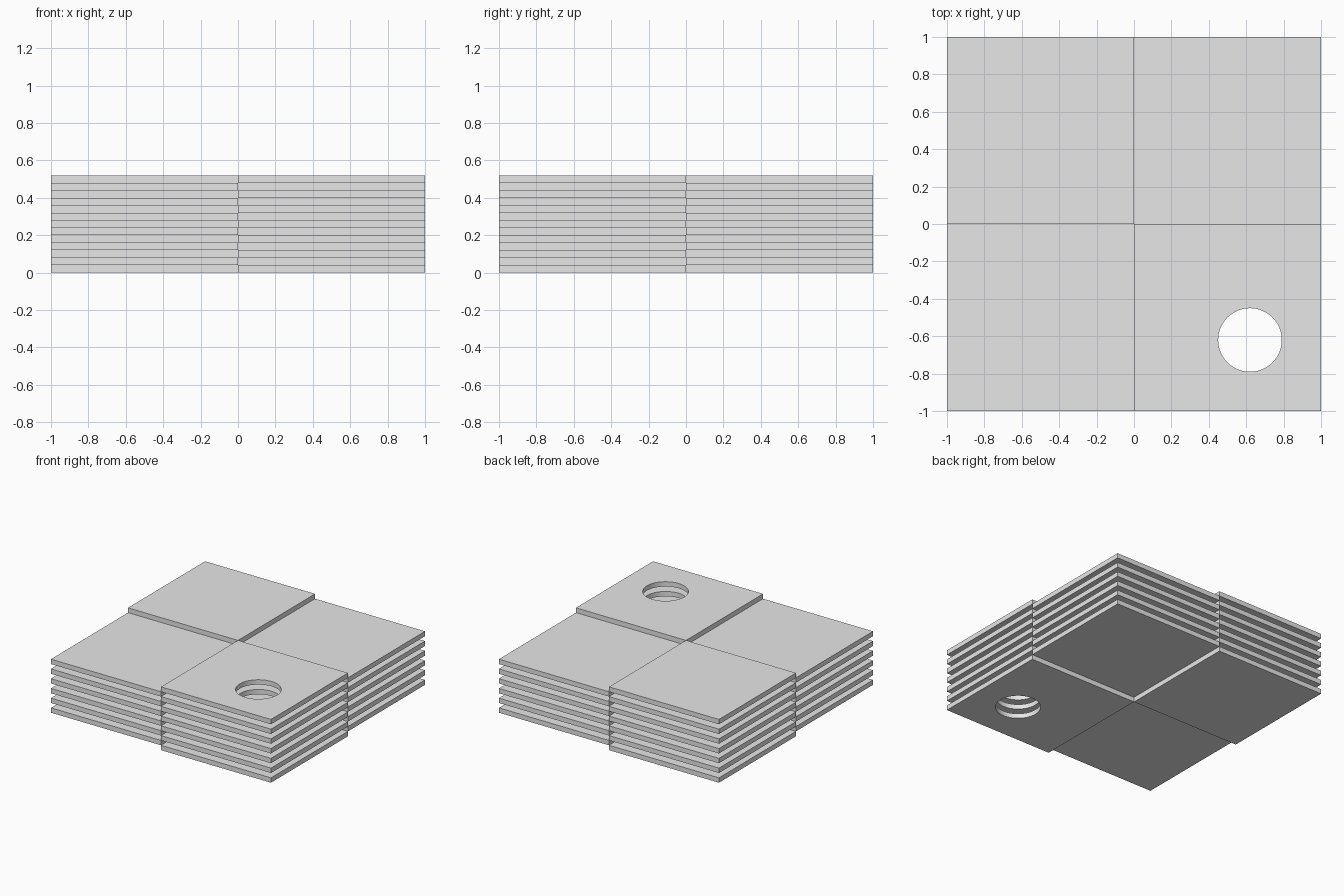
import bpy

if "Cube" in bpy.data.objects:
    bpy.data.objects.remove(bpy.data.objects["Cube"], do_unlink=True)

LAYER = 0.04       # thickness of a plate and of the gap between plates
HOLE_AT = 0.62
HOLE_RADIUS = 0.17

grey = bpy.data.materials.new("light_grey")
grey.use_nodes = True
colour = (0.8, 0.8, 0.8, 1)
grey.diffuse_color = colour
grey.node_tree.nodes["Principled BSDF"].inputs["Base Color"].default_value = colour


def plate_stack(name, sx, sy, first_layer, count):
    """A quarter of the block: evenly spaced square plates."""
    z = (first_layer + 0.5) * LAYER
    bpy.ops.mesh.primitive_cube_add(size=1, location=(sx / 2, sy / 2, z))
    stack = bpy.context.object
    stack.name = name
    stack.scale = (1, 1, LAYER)
    bpy.ops.object.transform_apply(location=False, rotation=False, scale=True)
    stack.data.materials.append(grey)
    repeat = stack.modifiers.new("repeat", "ARRAY")
    repeat.count = count
    repeat.use_relative_offset = False
    repeat.use_constant_offset = True
    repeat.constant_offset_displace = (0, 0, 2 * LAYER)
    bpy.ops.object.modifier_apply(modifier=repeat.name)
    return stack


# Opposite quarters share layers; neighbours interleave
front_left = plate_stack("front_left_plates", 1, -1, 0, 7)
plate_stack("back_right_plates", -1, 1, 0, 7)
plate_stack("front_right_plates", -1, -1, 1, 6)
plate_stack("back_left_plates", 1, 1, 1, 6)

# Round hole through every plate of one quarter
bpy.ops.mesh.primitive_cylinder_add(vertices=64, radius=HOLE_RADIUS, depth=2,
                                    location=(HOLE_AT, -HOLE_AT, 0))
cutter = bpy.context.object
cutter.name = "hole_cutter"
cutter.hide_render = True
cutter.data.materials.append(grey)
drill = front_left.modifiers.new("drill", "BOOLEAN")
drill.operation = "DIFFERENCE"
drill.solver = "EXACT"
drill.object = cutter
bpy.ops.object.select_all(action="DESELECT")
front_left.select_set(True)
bpy.context.view_layer.objects.active = front_left
bpy.ops.object.modifier_apply(modifier=drill.name)
bpy.data.objects.remove(cutter, do_unlink=True)
bpy.ops.object.shade_smooth_by_angle()
